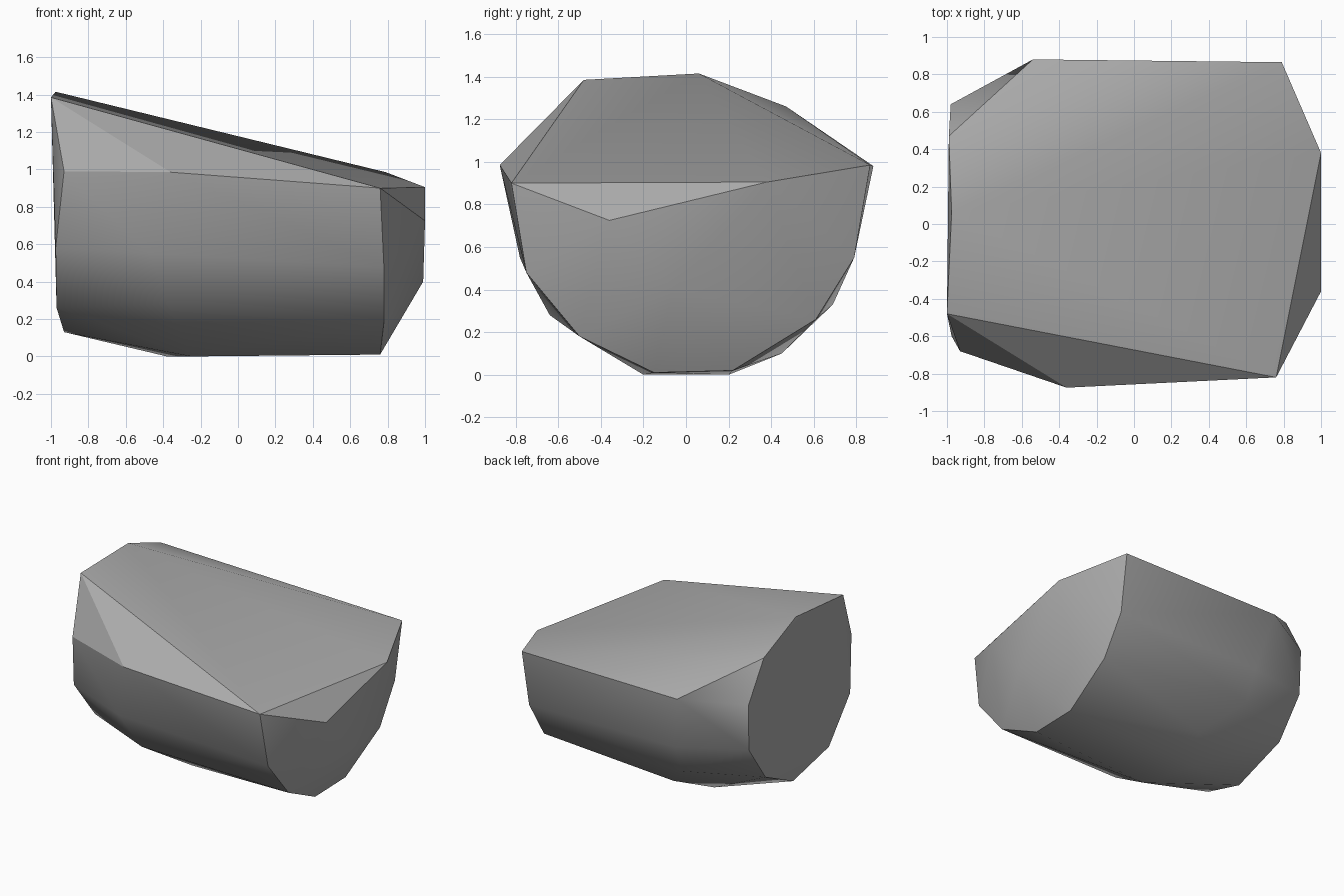
import bpy
import bmesh
import math

# Remove the default cube only
default_cube = bpy.data.objects.get("Cube")
if default_cube:
    bpy.data.objects.remove(default_cube, do_unlink=True)


def make_material(name, color):
    material = bpy.data.materials.new(name)
    material.use_nodes = True
    material.diffuse_color = color
    shader = material.node_tree.nodes["Principled BSDF"]
    shader.inputs["Base Color"].default_value = color
    return material


def hull_from_rings(name, rings, material):
    """Wrap a tight convex skin around several cross-section rings."""
    bm = bmesh.new()
    for ring in rings:
        for corner in ring:
            bm.verts.new(corner)
    hull = bmesh.ops.convex_hull(bm, input=bm.verts, use_existing_faces=False)
    leftovers = {item for key in ("geom_interior", "geom_unused")
                 for item in hull[key] if isinstance(item, bmesh.types.BMVert)}
    bmesh.ops.delete(bm, geom=list(leftovers), context="VERTS")
    bmesh.ops.recalc_face_normals(bm, faces=bm.faces)

    mesh = bpy.data.meshes.new(name)
    bm.to_mesh(mesh)
    bm.free()
    mesh.materials.append(material)
    obj = bpy.data.objects.new(name, mesh)
    bpy.context.collection.objects.link(obj)
    return obj


# Tall broken end, clockwise from its peak
tall_end = [
    (-1.0, -0.48, 1.385), (-0.975, 0.06, 1.415), (-0.99, 0.47, 1.26),
    (-0.98, 0.64, 0.96), (-0.975, 0.63, 0.61), (-0.97, 0.42, 0.32),
    (-0.93, 0.03, 0.13), (-0.97, -0.35, 0.26), (-0.975, -0.60, 0.58),
    (-0.93, -0.68, 0.99),
]

# Widest section of the belly, from the front shoulder under to the back
belly = [
    (-0.36, -0.875, 0.985), (-0.47, -0.78, 0.55), (-0.37, -0.64, 0.28),
    (-0.25, -0.2, 0), (-0.38, 0.2, 0), (-0.21, 0.45, 0.1),
    (-0.45, 0.69, 0.33), (-0.45, 0.78, 0.55), (-0.54, 0.88, 0.98),
]

# Rim of the low end, from the front shoulder under to the back
low_end = [
    (0.76, -0.82, 0.9), (0.78, -0.75, 0.48), (0.78, -0.5, 0.18),
    (0.76, -0.15, 0.01), (0.76, 0.22, 0.02), (0.78, 0.61, 0.26),
    (0.78, 0.79, 0.55), (0.79, 0.865, 0.985),
]

# Shallow nose that pushes out of the low end
nose = [(1.0, 0.38, 0.905), (1.0, -0.36, 0.725), (0.99, -0.06, 0.4)]

stone = make_material("stone grey", (0.4, 0.4, 0.4, 1.0))
boulder = hull_from_rings("boulder", [tall_end, belly, low_end, nose], stone)

# Soft rounded belly with crisp broken edges
bpy.ops.object.select_all(action="DESELECT")
boulder.select_set(True)
bpy.context.view_layer.objects.active = boulder
bpy.ops.object.shade_smooth_by_angle(angle=math.radians(30))
